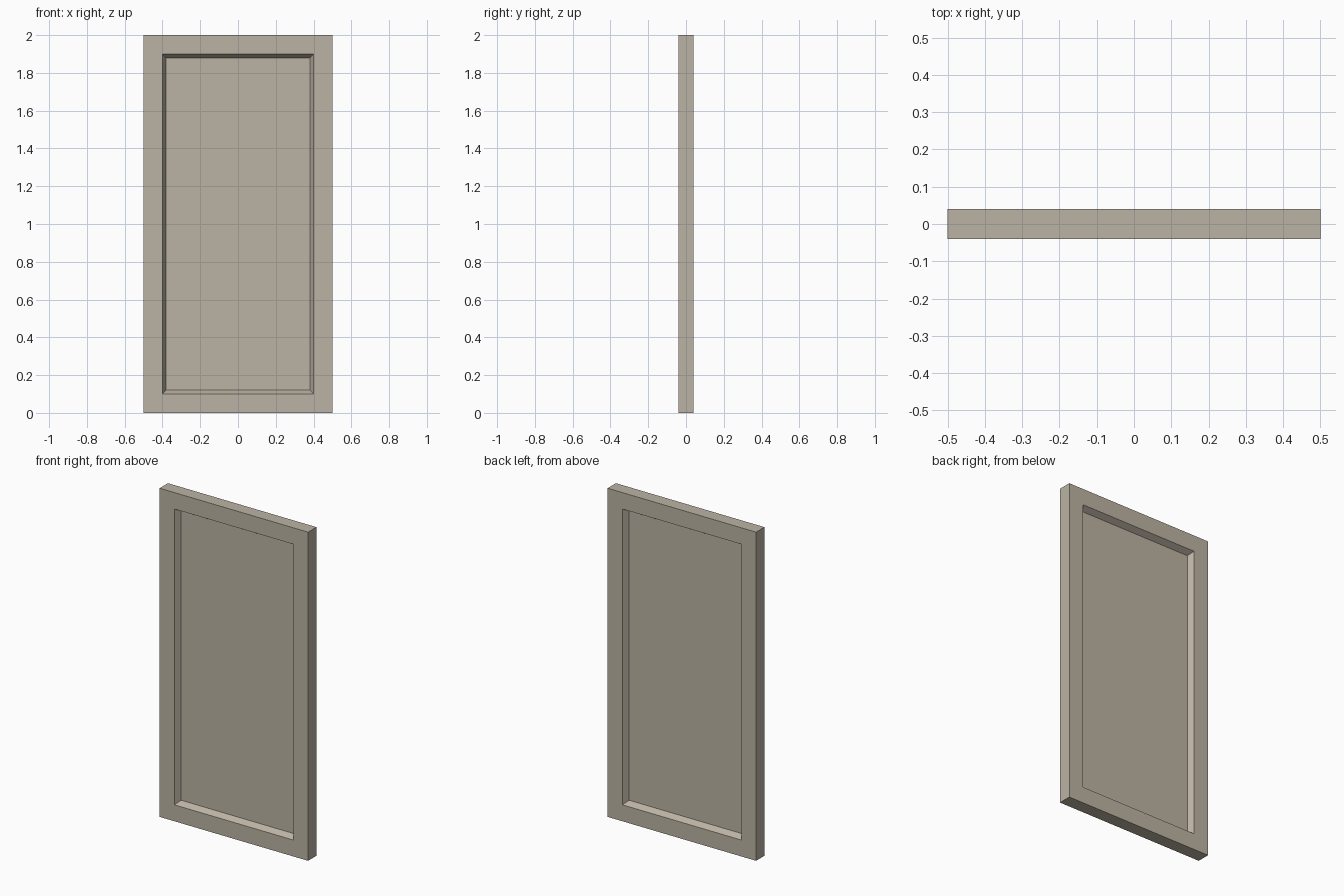
import bpy, bmesh

if "Cube" in bpy.data.objects:
    bpy.data.objects.remove(bpy.data.objects["Cube"])

W, T, H = 1.0, 0.08, 2.0      # door width, thickness, height
FRAME, SLOPE, DEPTH = 0.1, 0.02, 0.035

paint = bpy.data.materials.new("warm_grey_paint")
paint.diffuse_color = (0.50, 0.45, 0.37, 1.0)
paint.use_nodes = True
paint.node_tree.nodes["Principled BSDF"].inputs["Base Color"].default_value = paint.diffuse_color

# Door slab
bm = bmesh.new()
bmesh.ops.create_cube(bm, size=1.0)
for v in bm.verts:
    v.co = (v.co.x * W, v.co.y * T, (v.co.z + 0.5) * H)
bm.normal_update()

# Recessed panel with sloped moulding on front and back
for side in (-1, 1):
    face = next(f for f in bm.faces if f.normal.y * side > 0.9)
    bmesh.ops.inset_region(bm, faces=[face], thickness=FRAME, use_even_offset=True)
    bmesh.ops.inset_region(bm, faces=[face], thickness=SLOPE, use_even_offset=True)
    for v in face.verts:
        v.co.y -= side * DEPTH
    bm.normal_update()

mesh = bpy.data.meshes.new("panel_door")
bm.to_mesh(mesh)
bm.free()
mesh.materials.append(paint)
door = bpy.data.objects.new("panel_door", mesh)
bpy.context.collection.objects.link(door)
